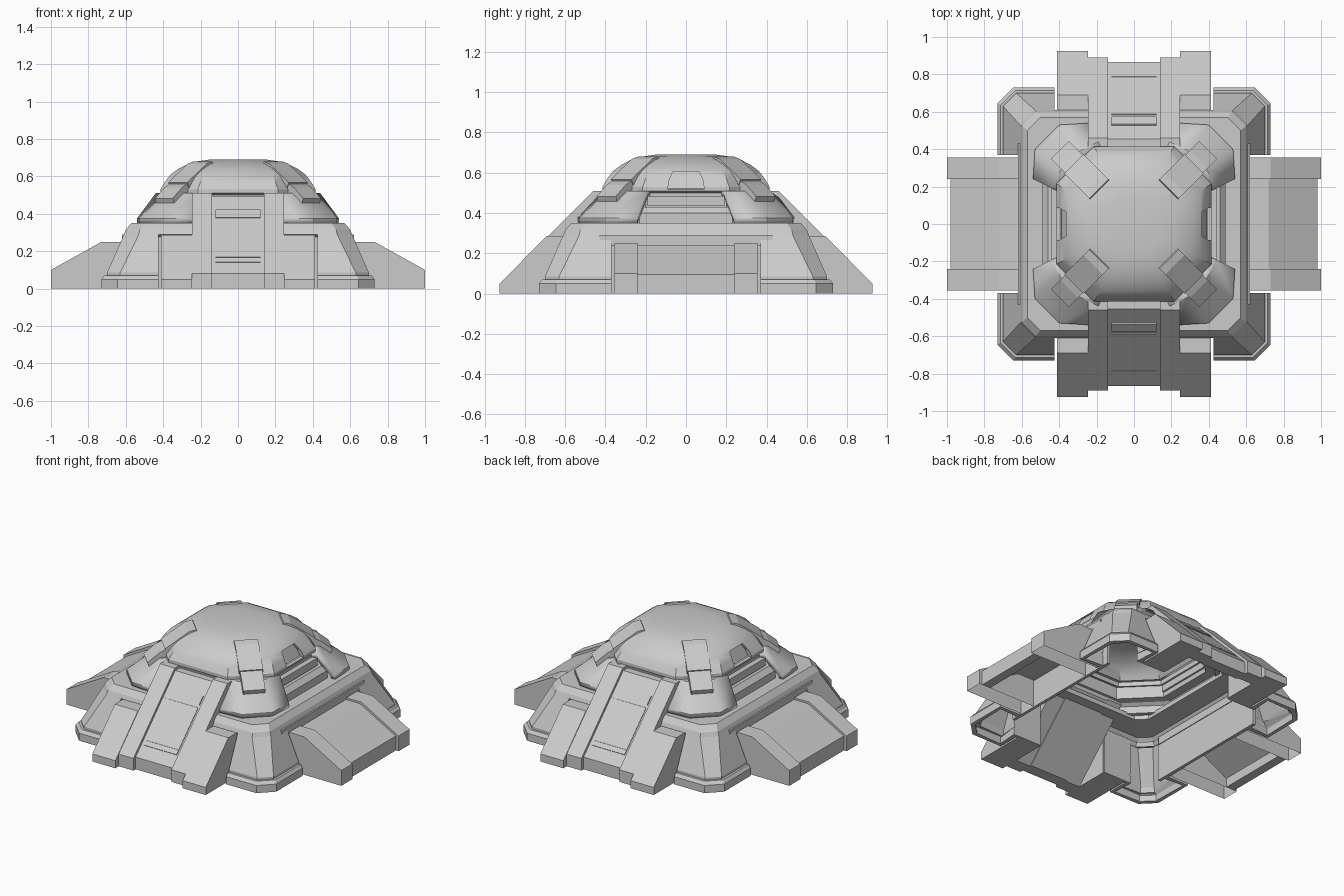
import bpy, bmesh, math
from mathutils import Matrix

if "Cube" in bpy.data.objects:
    bpy.data.objects.remove(bpy.data.objects["Cube"], do_unlink=True)

grey = bpy.data.materials.new("plain_grey")
grey.use_nodes = True
grey.diffuse_color = (0.6, 0.6, 0.6, 1)
grey.node_tree.nodes["Principled BSDF"].inputs["Base Color"].default_value = (0.6, 0.6, 0.6, 1)


def finish(bm, name, angle=0, thickness=0, smooth=None):
    """Turn a bmesh into an object rotated about z, optionally thickened and smoothed."""
    bmesh.ops.recalc_face_normals(bm, faces=bm.faces)
    bm.transform(Matrix.Rotation(math.radians(angle), 4, "Z"))
    mesh = bpy.data.meshes.new(name)
    bm.to_mesh(mesh)
    bm.free()
    mesh.materials.append(grey)
    ob = bpy.data.objects.new(name, mesh)
    bpy.context.collection.objects.link(ob)
    if thickness:
        mod = ob.modifiers.new("shell", "SOLIDIFY")
        mod.thickness = thickness
        mod.offset = -1
    if smooth:
        bpy.ops.object.select_all(action="DESELECT")
        ob.select_set(True)
        bpy.context.view_layer.objects.active = ob
        bpy.ops.object.shade_smooth_by_angle(angle=math.radians(smooth))
    return ob


def prism(name, profile, v0, v1, angle=0, open_base=False):
    """Extrude a (distance out, height) profile sideways from v0 to v1."""
    bm = bmesh.new()
    a = bm.faces.new([bm.verts.new((u, v0, z)) for u, z in profile])
    ext = bmesh.ops.extrude_face_region(bm, geom=[a], use_keep_orig=True)
    verts = [e for e in ext["geom"] if isinstance(e, bmesh.types.BMVert)]
    bmesh.ops.translate(bm, verts=verts, vec=(0, v1 - v0, 0))
    bmesh.ops.recalc_face_normals(bm, faces=bm.faces)
    if open_base:
        base = [f for f in bm.faces if all(abs(v.co.z) < 1e-5 for v in f.verts)]
        bmesh.ops.delete(bm, geom=base, context="FACES_ONLY")
    return finish(bm, name, angle)


def loft(name, rings, closed=True, caps="", **kw):
    """Join rings of points with quads; caps may hold b (bottom) and t (top)."""
    bm = bmesh.new()
    rows = [[bm.verts.new(p) for p in ring] for ring in rings]
    n = len(rows[0])
    for low, high in zip(rows, rows[1:]):
        for i in range(n if closed else n - 1):
            j = (i + 1) % n
            bm.faces.new((low[i], low[j], high[j], high[i]))
    if "b" in caps:
        bm.faces.new(rows[0])
    if "t" in caps:
        bm.faces.new(rows[-1])
    return finish(bm, name, **kw)


def octagon(h, c, z):
    """Square of half width h with its corners cut at c."""
    return [(h, -c, z), (h, c, z), (c, h, z), (-c, h, z),
            (-h, c, z), (-h, -c, z), (-c, -h, z), (c, -h, z)]


# Lower corner walls with a stepped foot and returns into the recesses
levels = [(.73, .645, 0), (.73, .645, .05), (.715, .635, .07),
          (.70, .63, .07), (.70, .63, .085), (.61, .53, .29)]
for sx in (1, -1):
    for sy in (1, -1):
        rings = [[(sx * x, sy * y, z) for x, y in
                  ((.57, .37), (h, .37), (h, c), (c, h), (.425, h), (.425, .57))]
                 for h, c, z in levels]
        loft("corner_wall", rings, closed=False, thickness=.03)

# Recess walls behind the ramps and buttress feet
for angle in (0, 180):
    prism("side_recess_wall", [(.555, 0), (.575, 0), (.575, .29), (.555, .29)], -.44, .44, angle)
    for side in (-1, 1):
        prism("end_recess_wall", [(.57, 0), (.59, 0), (.59, .30), (.57, .30)],
              side * .25, side * .44, angle + 90)

# Bevelled ring above the walls
loft("upper_ring", [octagon(*l) for l in
     ((.58, .50, .27), (.61, .53, .29), (.60, .525, .315), (.57, .50, .35), (.40, .34, .35))],
     thickness=.03)

# Stepped drum under the dome
loft("drum", [octagon(*l) for l in
     ((.49, .23, .34), (.49, .23, .40), (.46, .21, .43), (.41, .20, .43), (.41, .20, .50),
      (.36, .18, .50))], thickness=.03)
for angle in (0, 180):
    prism("drum_ledge", [(.38, .435), (.445, .435), (.445, .485), (.38, .485)], -.19, .19, angle)

# Dome shell with a shallow window cut in two sides
dome_levels = [(.405, .205, .50), (.415, .215, .51), (.415, .215, .53), (.39, .20, .572),
               (.36, .18, .61), (.32, .155, .64), (.275, .135, .663), (.22, .105, .68),
               (.15, .07, .69)]
dome = loft("dome", [octagon(*l) for l in dome_levels], caps="t", smooth=30, thickness=.06)
trapezoid = [(-.09, .518), (.09, .518), (.085, .56), (.065, .605), (-.065, .605), (-.085, .56)]
for sx in (1, -1):
    rings = [[(sx * x, y, z) for y, z in trapezoid for x in [base - slope * (z - .518)]]
             for base, slope in ((.39, .45), (.5, 0))]
    cutter = loft("window_cutter", rings, caps="bt")
    cutter.hide_render = True
    cutter.hide_viewport = True
    cut = dome.modifiers.new("window", "BOOLEAN")
    cut.operation = "DIFFERENCE"
    cut.object = cutter

# Corner skirts and diagonal braces
for angle in (0, 90, 180, 270):
    outer = [(.54, .24), (.53, .40), (.40, .53), (.24, .54)]
    inner = [(.44, .19), (.39, .29), (.29, .39), (.19, .44)]
    rings = [[(x, y, z) for x, y in path]
             for path, z in ((outer, .35), (outer, .375), (inner, .51))]
    rings.append([(x * .88, y * .88, .51) for x, y in inner])
    loft("corner_skirt", rings, closed=False, angle=angle, thickness=.03, smooth=35)
    prism("upper_brace", [(.25, .65), (.265, .68), (.31, .668), (.455, .567), (.43, .52), (.36, .56)],
          -.072, .072, angle + 45)
    prism("lower_brace", [(.42, .50), (.43, .57), (.49, .54), (.56, .483), (.545, .44)],
          -.067, .067, angle + 45)

# Side ramps: two open cheeks, a thin deck and a cross bar
for angle in (0, 180):
    for side in (-1, 1):
        prism("side_ramp_cheek", [(.58, 0), (1, 0), (1, .10), (.73, .25), (.58, .25)],
              side * .24, side * .355, angle, open_base=True)
    prism("side_ramp_deck", [(.92, 0), (.98, 0), (.98, .095), (.72, .238), (.57, .238),
                             (.57, .18), (.70, .18), (.92, .06)], -.24, .24, angle)
    prism("side_cross_bar", [(.55, .24), (.62, .24), (.62, .29), (.55, .29)], -.43, .43, angle)

# Front and back buttresses
for angle in (-90, 90):
    for side in (-1, 1):
        prism("buttress_foot", [(.58, 0), (.925, 0), (.925, .05), (.69, .287), (.58, .287)],
              side * .245, side * .413, angle)
        prism("buttress_rail", [(.80, 0), (.89, 0), (.89, .08), (.46, .51), (.41, .51), (.41, .39)],
              side * .138, side * .245, angle)
    prism("buttress_panel", [(.79, 0), (.867, 0), (.867, .08), (.455, .492), (.41, .492), (.41, .38)],
          -.138, .138, angle)
    # Raised hatch with a sill below and a slat above
    prism("hatch_sill", [(.80, .13), (.81, .143), (.788, .165), (.77, .16)], -.12, .12, angle)
    prism("hatch", [(.77, .16), (.785, .168), (.587, .366), (.57, .36)], -.12, .12, angle)
    prism("hatch_slat", [(.56, .375), (.576, .381), (.534, .423), (.52, .415)], -.12, .12, angle)
